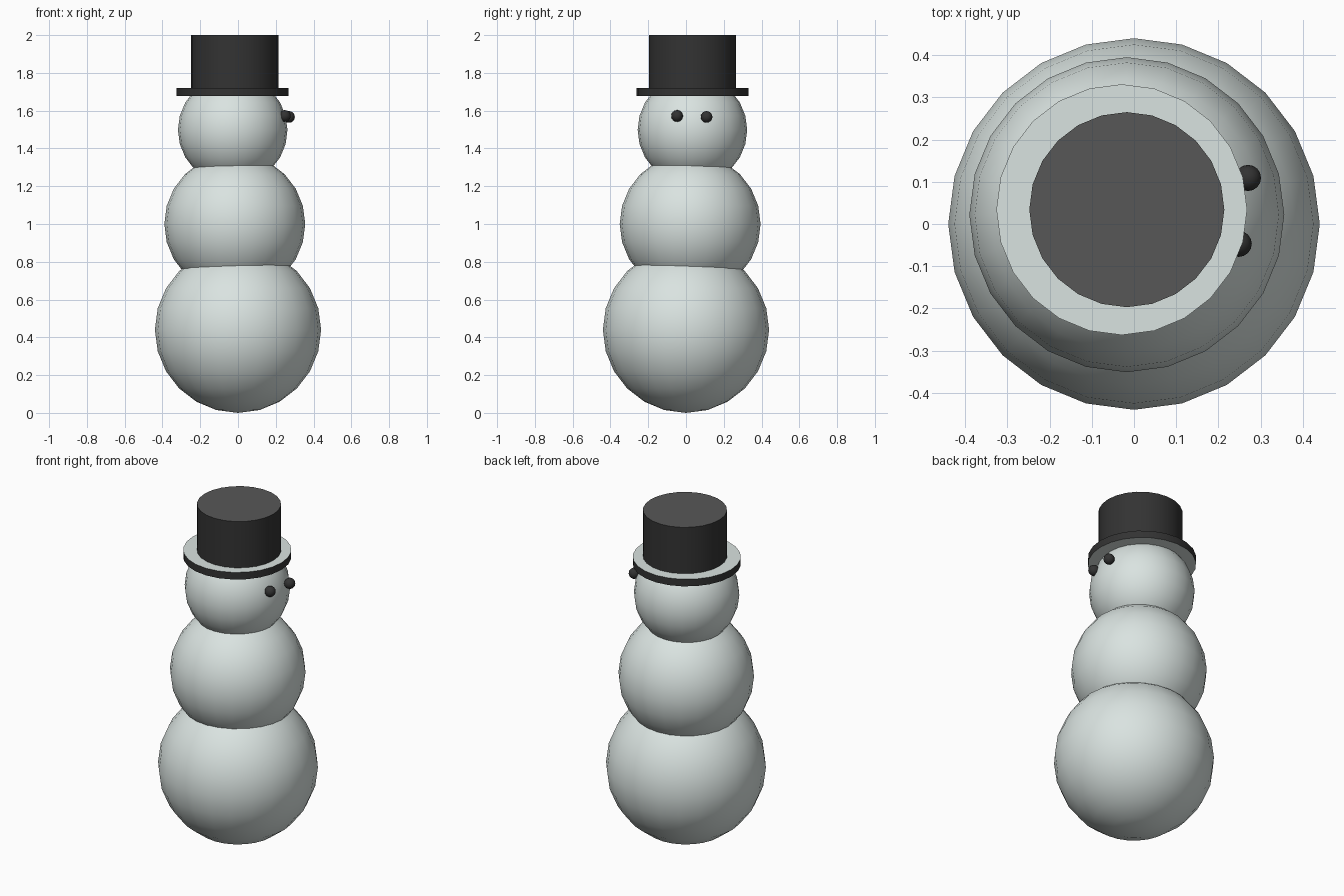
import bpy, math

if "Cube" in bpy.data.objects:
    bpy.data.objects.remove(bpy.data.objects["Cube"])

def material(name, rgb):
    m = bpy.data.materials.new(name)
    m.diffuse_color = (*rgb, 1)
    m.use_nodes = True
    m.node_tree.nodes["Principled BSDF"].inputs["Base Color"].default_value = m.diffuse_color
    return m

snow = material("snow white", (0.70, 0.77, 0.75))
black = material("hat black", (0.033, 0.033, 0.033))
grey = material("hat top grey", (0.095, 0.095, 0.095))

def ball(name, centre, radius, mat, segments=24, rings=12):
    bpy.ops.mesh.primitive_uv_sphere_add(segments=segments, ring_count=rings,
                                         radius=radius, location=centre)
    ob = bpy.context.object
    ob.name = name
    ob.data.materials.append(mat)
    bpy.ops.object.shade_smooth()
    return ob

def disc(name, x, y, z0, z1, radius, side, cap):
    bpy.ops.mesh.primitive_cylinder_add(vertices=24, radius=radius, depth=z1 - z0,
                                        location=(x, y, (z0 + z1) / 2))
    ob = bpy.context.object
    ob.name = name
    ob.data.materials.append(side)
    ob.data.materials.append(cap)
    # flat end caps take the second colour
    for p in ob.data.polygons:
        p.material_index = 1 if abs(p.normal.z) > 0.5 else 0
    bpy.ops.object.shade_smooth_by_angle(angle=math.radians(35))
    return ob

# stacked snowballs, each leaning slightly off centre
ball("lower_body", (0, 0, 0.44), 0.44, snow)
ball("middle_body", (-0.017, 0.022, 1.0), 0.373, snow)
ball("head", (-0.028, 0.034, 1.498), 0.29, snow)

# eyes on the +x side of the head
ball("eye_left", (0.248, -0.047, 1.572), 0.031, black, 16, 8)
ball("eye_right", (0.27, 0.109, 1.567), 0.031, black, 16, 8)

# top hat: snowy brim faces, black sides, grey crown top
disc("hat_brim", -0.029, 0.034, 1.677, 1.72, 0.297, black, snow)
disc("hat_crown", -0.017, 0.034, 1.70, 2.0, 0.231, black, grey)
